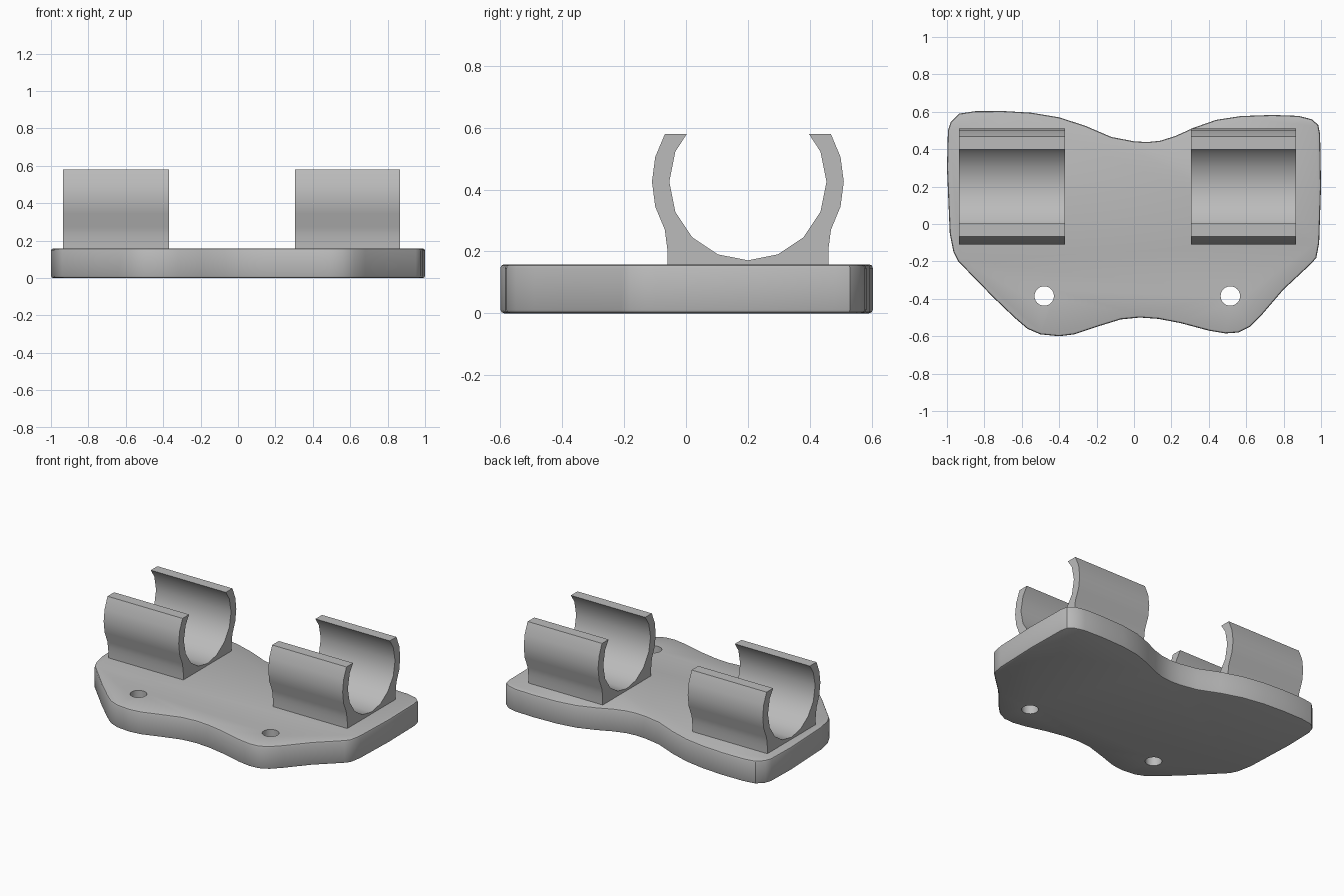
import bpy, bmesh, math
from math import sin, cos, radians

cube = bpy.data.objects.get("Cube")
if cube:
    bpy.data.objects.remove(cube, do_unlink=True)

# One plain grey material
grey = bpy.data.materials.new("plain grey")
grey.use_nodes = True
colour = (0.5, 0.5, 0.5, 1)
grey.diffuse_color = colour
grey.node_tree.nodes["Principled BSDF"].inputs["Base Color"].default_value = colour


def make_object(name, bm):
    """Turn a bmesh into a grey scene object."""
    bmesh.ops.recalc_face_normals(bm, faces=bm.faces)
    mesh = bpy.data.meshes.new(name)
    bm.to_mesh(mesh)
    bm.free()
    mesh.materials.append(grey)
    obj = bpy.data.objects.new(name, mesh)
    bpy.context.collection.objects.link(obj)
    return obj


def extrude_profile(points, offset):
    """Make a closed prism from a list of 3D points."""
    bm = bmesh.new()
    face = bm.faces.new([bm.verts.new(p) for p in points])
    result = bmesh.ops.extrude_face_region(bm, geom=[face])
    moved = [g for g in result["geom"] if isinstance(g, bmesh.types.BMVert)]
    bmesh.ops.translate(bm, vec=offset, verts=moved)
    if not face.is_valid or len(bm.faces) == len(points) + 1:
        bm.faces.new([v for v in bm.verts if v not in moved])
    return bm


def smooth(obj, angle):
    bpy.ops.object.select_all(action="DESELECT")
    obj.select_set(True)
    bpy.context.view_layer.objects.active = obj
    bpy.ops.object.shade_smooth_by_angle(angle=radians(angle))


# Wavy base plate outline, clockwise from the left edge
base_height = 0.158
outline = [
    (-1, .3), (-.995, .5), (-.98, .545), (-.935, .59), (-.85, .603), (-.7, .604),
    (-.55, .595), (-.4, .57), (-.26, .525), (-.12, .465), (0, .442), (.07, .438),
    (.14, .445), (.22, .47), (.32, .515), (.44, .557), (.57, .577), (.74, .583),
    (.88, .578), (.95, .56), (.985, .53), (.995, .48), (1, .2), (.99, -.1),
    (.975, -.18), (.95, -.21), (.8, -.35), (.68, -.49), (.62, -.55), (.56, -.58),
    (.49, -.585), (.4, -.57), (.25, -.53), (.13, -.507), (.03, -.5), (-.07, -.51),
    (-.2, -.55), (-.32, -.59), (-.4, -.6), (-.5, -.59), (-.57, -.56), (-.64, -.5),
    (-.75, -.395), (-.94, -.2), (-.965, -.15), (-.985, -.05),
]
bm = extrude_profile([(x, y, 0) for x, y in outline], (0, 0, base_height))
rims = [e for e in bm.edges if abs(e.verts[0].co.z - e.verts[1].co.z) < 0.001]
bmesh.ops.bevel(bm, geom=rims, offset=0.012, segments=2, profile=0.5, affect="EDGES")
base = make_object("base_plate", bm)

# Two screw holes through the front of the plate
for side, x in (("right", -0.48), ("left", 0.515)):
    ring = [(x + 0.052 * cos(radians(a)), -0.385 + 0.052 * sin(radians(a)), -0.1)
            for a in range(0, 360, 15)]
    cutter = make_object(side + "_hole_cutter", extrude_profile(ring, (0, 0, 0.5)))
    cutter.hide_render = True
    cutter.hide_set(True)
    cut = base.modifiers.new(side + " screw hole", "BOOLEAN")
    cut.operation = "DIFFERENCE"
    cut.solver = "EXACT"
    cut.object = cutter

# Apply the cuts and discard the cutters
bpy.context.view_layer.objects.active = base
base.select_set(True)
for cut in list(base.modifiers):
    cutter = cut.object
    bpy.ops.object.modifier_apply(modifier=cut.name)
    bpy.data.objects.remove(cutter, do_unlink=True)
smooth(base, 30)

# Open C-shaped clip profile: outer flare and arc, then inner arc, mirrored
centre_y, centre_z, top = 0.2, 0.425, 0.58


def arc(radius, angles):
    return [(-radius * cos(radians(a)), centre_z + radius * sin(radians(a))) for a in angles]


foot = [(-0.26, base_height - 0.01), (-0.26, 0.205), (-0.264, 0.235)]
outer = foot + arc(0.31, (-30, -15, 0, 15)) + [(-0.268, top)]
inner = [(-0.197, top)] + arc(0.254, (22.5, 0, -22.5, -45, -67.5))
half = outer + inner
profile = half + [(0, centre_z - 0.254)] + [(-y, z) for y, z in reversed(half)]

for name, start, end in (("right_clip", -0.935, -0.37), ("left_clip", 0.305, 0.865)):
    points = [(start, centre_y + y, z) for y, z in profile]
    clip = make_object(name, extrude_profile(points, (end - start, 0, 0)))
    smooth(clip, 30)
